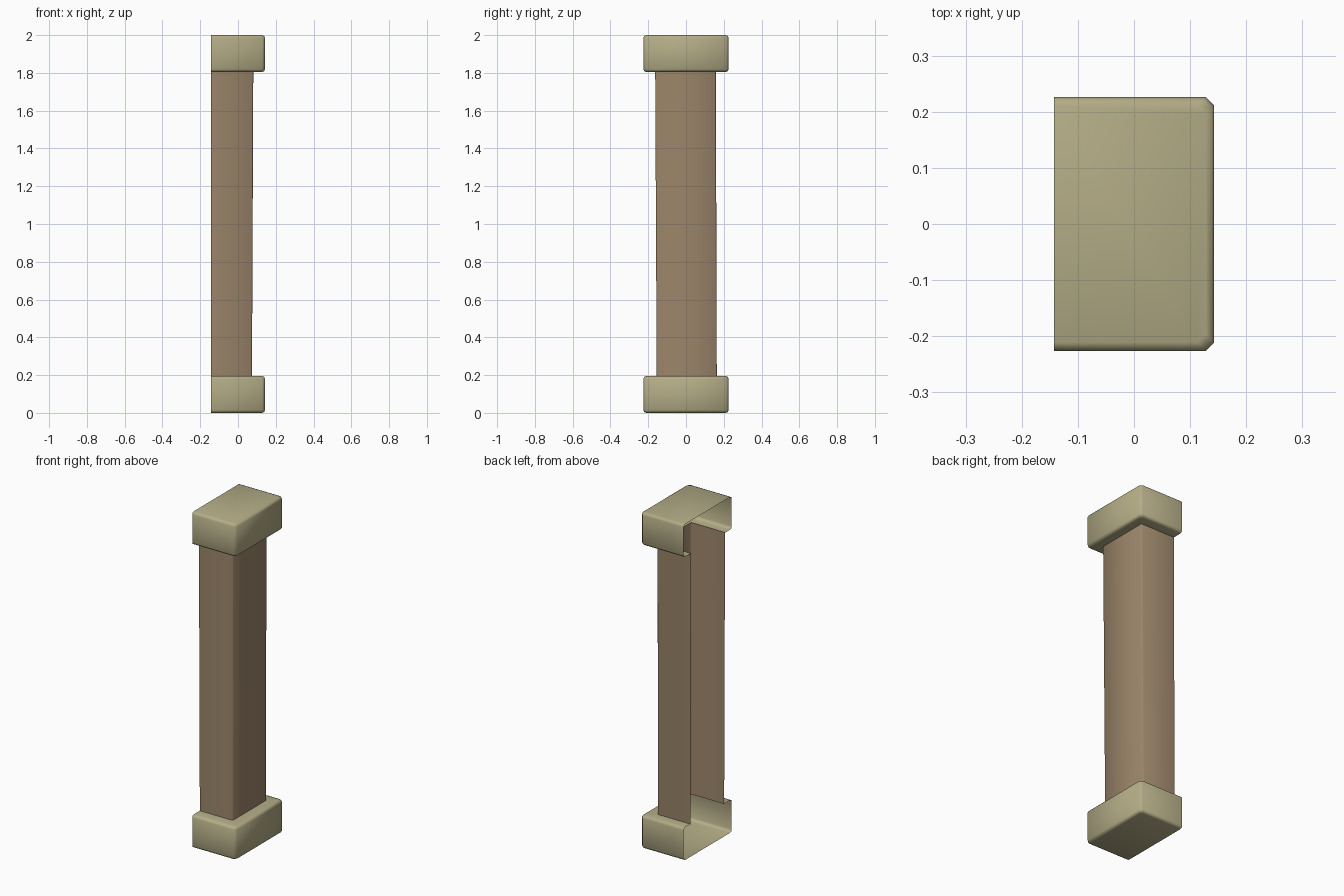
import bpy, math

if "Cube" in bpy.data.objects:
    bpy.data.objects.remove(bpy.data.objects["Cube"])

BACK = -0.143  # open back plane


def material(name, rgb):
    m = bpy.data.materials.new(name)
    m.diffuse_color = (*rgb, 1)
    m.use_nodes = True
    m.node_tree.nodes["Principled BSDF"].inputs["Base Color"].default_value = m.diffuse_color
    return m


def outline(x, y0, y1, c, z):
    """Three-sided outline, open at the back, with chamfered corners."""
    return [(BACK, y0, z), (x - c, y0, z), (x, y0 + c, z),
            (x, y1 - c, z), (x - c, y1, z), (BACK, y1, z)]


def loft(name, rows, mat, floor=False, flip=False):
    n = len(rows[0])
    verts = [p for r in rows for p in r]
    faces = [(k * n + i, k * n + i + 1, (k + 1) * n + i + 1, (k + 1) * n + i)
             for k in range(len(rows) - 1) for i in range(n - 1)]
    if floor:
        faces.append(tuple(reversed(range(n))))
    if flip:
        faces = [tuple(reversed(f)) for f in faces]
    me = bpy.data.meshes.new(name)
    me.from_pydata(verts, [], faces)
    me.materials.append(mat)
    ob = bpy.data.objects.new(name, me)
    bpy.context.collection.objects.link(ob)
    bpy.ops.object.select_all(action='DESELECT')
    bpy.context.view_layer.objects.active = ob
    ob.select_set(True)
    bpy.ops.object.shade_smooth_by_angle(angle=math.radians(50))
    return ob


stone = material("khaki stone", (0.456, 0.418, 0.242))
wood = material("brown shaft", (0.332, 0.238, 0.144))

# Shaft, leaning very slightly
foot = (0.074, -0.155, 0.163, 0.006)
head = (0.081, -0.163, 0.158, 0.006)
loft("shaft", [outline(*foot, 0.193), outline(*head, 1.807)], wood)

# Hollow end blocks with bevelled rims; the inner rim meets the shaft
B = 0.015
for name, shaft, top in (("base_block", foot, False), ("top_block", head, True)):
    def row(inset, z):
        return outline(0.143 - inset, -0.226 + inset, 0.226 - inset, B,
                       2 - z if top else z)
    rows = [row(B, 0), row(B * 0.3, B * 0.3), row(0, B),
            row(0, 0.195 - B), row(B * 0.3, 0.195 - B * 0.3), row(B, 0.195),
            outline(*shaft, 1.805 if top else 0.195)]
    loft(name, rows, stone, floor=True, flip=top)
